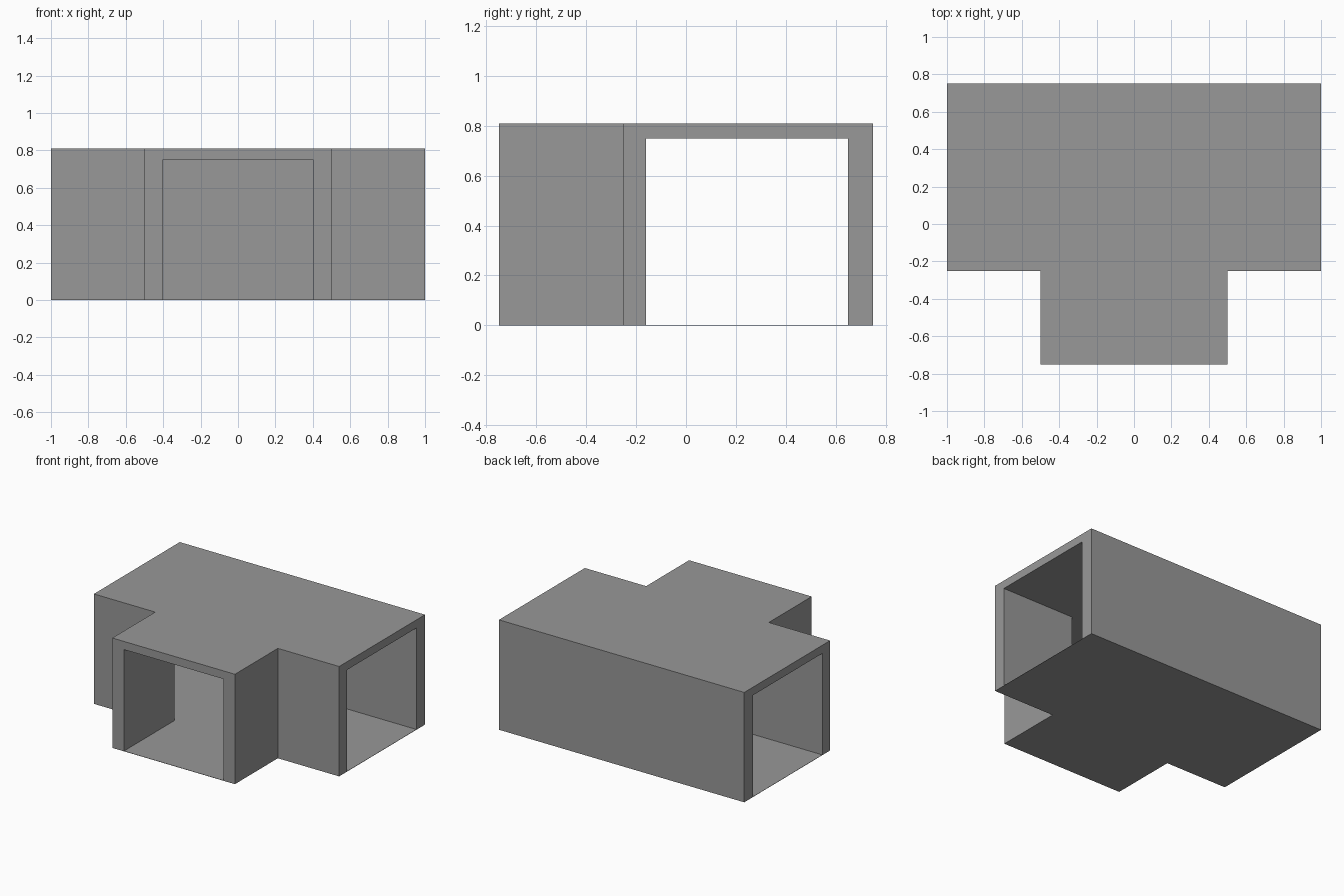
import bpy
import bmesh

if "Cube" in bpy.data.objects:
    bpy.data.objects.remove(bpy.data.objects["Cube"])

HEIGHT, CEILING, FLOOR = 0.81, 0.75, 0.002

grey = bpy.data.materials.new("plain_grey")
grey.use_nodes = True
colour = (0.315, 0.315, 0.315, 1)
grey.diffuse_color = colour
grey.node_tree.nodes["Principled BSDF"].inputs["Base Color"].default_value = colour


def t_prism(name, half_length, half_stem, back, shoulder, front, z0, z1):
    """Extruded T-shaped plan: a bar along x with a stem towards the front."""
    half = [(half_stem, front), (half_stem, shoulder),
            (half_length, shoulder), (half_length, back)]
    outline = half + [(-x, y) for x, y in reversed(half)]
    bm = bmesh.new()
    base = bm.faces.new([bm.verts.new((x, y, z0)) for x, y in outline])
    top = bmesh.ops.extrude_face_region(bm, geom=[base])["geom"]
    bmesh.ops.translate(bm, vec=(0, 0, z1 - z0),
                        verts=[v for v in top if isinstance(v, bmesh.types.BMVert)])
    bmesh.ops.recalc_face_normals(bm, faces=bm.faces)
    mesh = bpy.data.meshes.new(name)
    bm.to_mesh(mesh)
    bm.free()
    mesh.materials.append(grey)
    obj = bpy.data.objects.new(name, mesh)
    bpy.context.collection.objects.link(obj)
    return obj


# Outer body, and the passage that runs out of its three open ends
tunnel = t_prism("tunnel_junction", 1, 0.5, 0.75, -0.25, -0.75, 0, HEIGHT)
passage = t_prism("passage_cutter", 1.2, 0.405, 0.65, -0.16, -0.95, FLOOR, CEILING)
passage.hide_render = True

# Hollow out the body, then drop the cutter
cut = tunnel.modifiers.new("hollow", 'BOOLEAN')
cut.operation = 'DIFFERENCE'
cut.solver = 'EXACT'
cut.object = passage
bpy.context.view_layer.objects.active = tunnel
bpy.ops.object.modifier_apply(modifier=cut.name)
bpy.data.objects.remove(passage)
